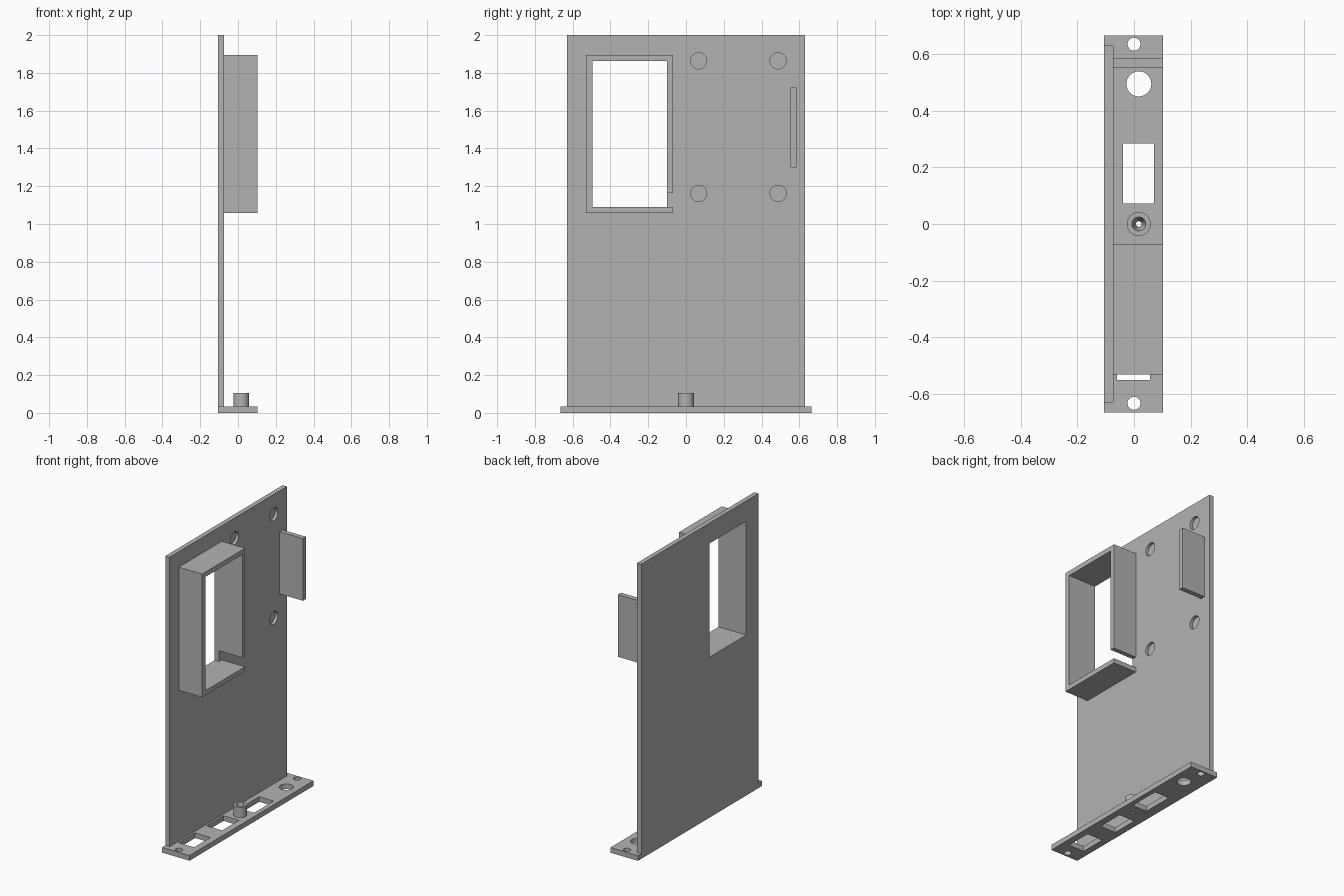
import bpy
import bmesh
from mathutils import Matrix, Vector

if "Cube" in bpy.data.objects:
    bpy.data.objects.remove(bpy.data.objects["Cube"], do_unlink=True)

grey = bpy.data.materials.new("plain grey")
grey.use_nodes = True
grey.diffuse_color = (0.45, 0.45, 0.45, 1)
grey.node_tree.nodes["Principled BSDF"].inputs["Base Color"].default_value = grey.diffuse_color

BACK, FACE, FRONT = -0.105, -0.073, 0.102   # panel back, panel face, outer edge
BASE_TOP = 0.035


def finish(name, bm):
    bmesh.ops.recalc_face_normals(bm, faces=bm.faces)
    mesh = bpy.data.meshes.new(name)
    bm.to_mesh(mesh)
    bm.free()
    mesh.materials.append(grey)
    obj = bpy.data.objects.new(name, mesh)
    bpy.context.collection.objects.link(obj)
    return obj


def box(name, x, y, z):
    bm = bmesh.new()
    bmesh.ops.create_cube(bm, size=1)
    lo, hi = Vector((x[0], y[0], z[0])), Vector((x[1], y[1], z[1]))
    for v in bm.verts:
        v.co = (lo + hi) / 2 + v.co * (hi - lo)
    return finish(name, bm)


def cylinder(name, centre, low, high, depth, axis="Z"):
    bm = bmesh.new()
    turn = Matrix.Rotation(1.5707963, 4, "Y") if axis == "X" else Matrix()
    bmesh.ops.create_cone(bm, cap_ends=True, segments=48, radius1=low, radius2=high,
                          depth=depth, matrix=Matrix.Translation(centre) @ turn)
    return finish(name, bm)


def extrude_x(name, points, x0, x1):
    bm = bmesh.new()
    face = bm.faces.new([bm.verts.new((x0, y, z)) for y, z in points])
    moved = bmesh.ops.extrude_face_region(bm, geom=[face])["geom"]
    verts = [g for g in moved if isinstance(g, bmesh.types.BMVert)]
    bmesh.ops.translate(bm, verts=verts, vec=(x1 - x0, 0, 0))
    return finish(name, bm)


def cut(obj, cutters):
    bpy.context.view_layer.objects.active = obj
    for cutter in cutters:
        cutter.hide_render = True
        mod = obj.modifiers.new("cut", "BOOLEAN")
        mod.operation, mod.solver, mod.object = "DIFFERENCE", "EXACT", cutter
        bpy.ops.object.modifier_apply(modifier=mod.name)
        bpy.data.objects.remove(cutter, do_unlink=True)


def smooth(obj):
    bpy.ops.object.select_all(action="DESELECT")
    obj.select_set(True)
    bpy.context.view_layer.objects.active = obj
    bpy.ops.object.shade_smooth_by_angle()


# Upright panel with a window and four blind round pockets
panel = box("panel", (BACK, FACE), (-0.63, 0.63), (BASE_TOP, 2))
cutters = [box("window_cutter", (-0.2, 0), (-0.495, -0.1), (1.09, 1.862))]
for y in (0.067, 0.488):
    for z in (1.162, 1.864):
        cutters.append(cylinder("pocket_cutter", (FACE, y, z), 0.043, 0.043, 0.04, "X"))
cut(panel, cutters)
smooth(panel)

# Frame around the window, open near the lower corner
extrude_x("window_frame", [
    (-0.07, 1.09), (-0.07, 1.058), (-0.53, 1.058), (-0.53, 1.895),
    (-0.07, 1.895), (-0.07, 1.163), (-0.1, 1.163), (-0.1, 1.862),
    (-0.495, 1.862), (-0.495, 1.09)], FACE, FRONT)

# Side fin
box("side_fin", (FACE, FRONT), (0.552, 0.585), (1.3, 1.722))

# Base plate with connector openings, screw holes and bore
base = box("base_plate", (BACK, FRONT), (-0.665, 0.665), (0, BASE_TOP))
depth = (-0.1, 0.1)
cutters = [
    box("slot_cutter", (-0.06, 0.056), (-0.55, -0.375), depth),
    box("slot_cutter", (-0.06, 0.056), (-0.25, -0.07), depth),
    box("slot_cutter", (-0.039, 0.07), (0.072, 0.283), depth)]
for x, y, r in ((0, -0.632, 0.023), (0, 0.634, 0.023), (0.017, 0.494, 0.044), (0.017, 0, 0.01)):
    cutters.append(cylinder("hole_cutter", (x, y, 0), r, r, 0.2))
cut(base, cutters)
smooth(base)

# Hollow post with a tapered bore
post = cylinder("post", (0.017, 0, 0.07), 0.042, 0.042, 0.07)
cut(post, [cylinder("bore_cutter", (0.017, 0, 0.08), 0.01, 0.026, 0.06),
           cylinder("bore_cutter", (0.017, 0, 0.07), 0.01, 0.01, 0.2)])
smooth(post)
